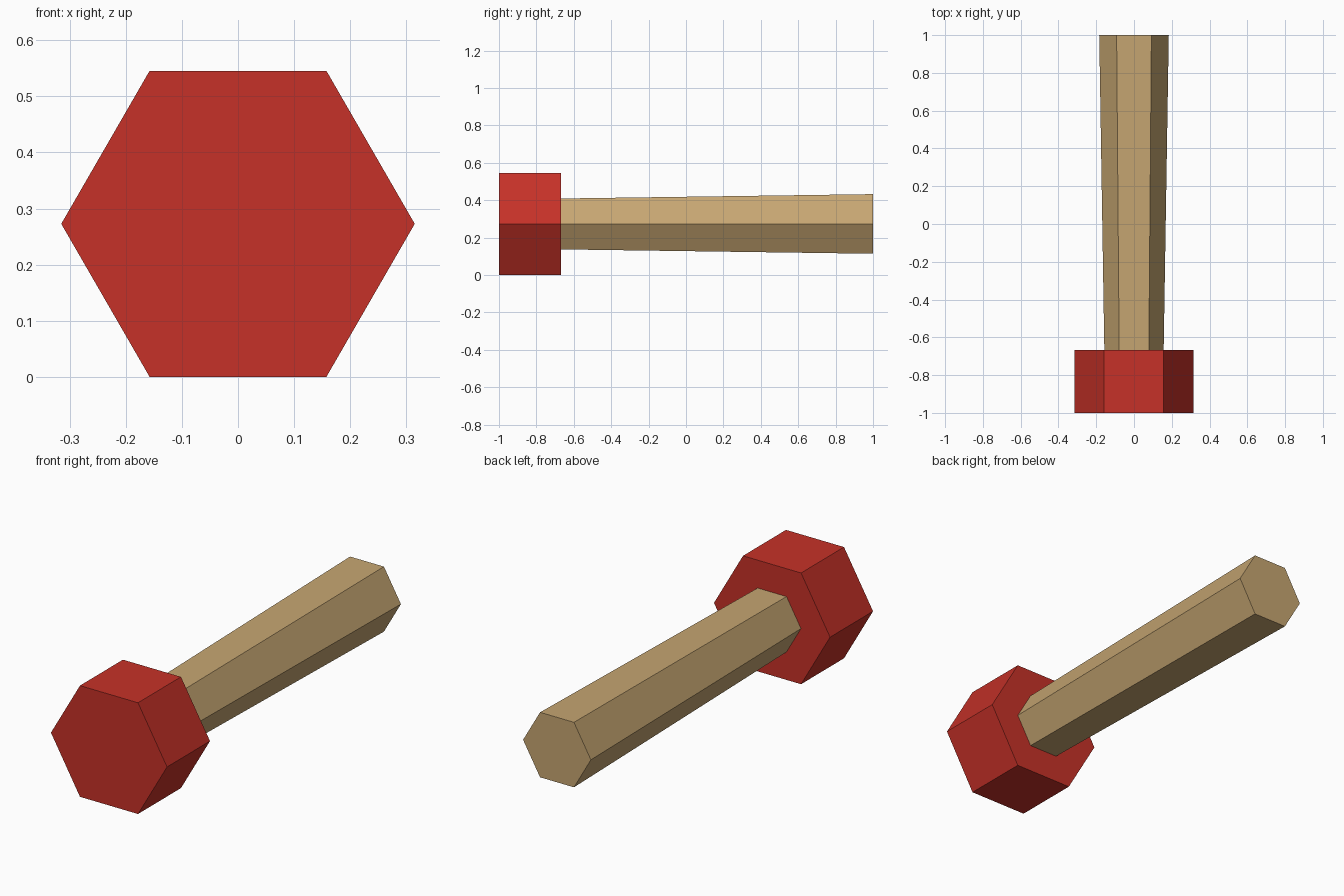
import bpy
import bmesh
from math import cos, sin, tau

cube = bpy.data.objects.get("Cube")
if cube:
    bpy.data.objects.remove(cube, do_unlink=True)

SIDES = 6
HEAD_RADIUS = 0.315
AXIS_Z = HEAD_RADIUS * sin(tau / SIDES)  # the head rests on one flat side


def make_material(name, color):
    mat = bpy.data.materials.new(name)
    mat.use_nodes = True
    mat.diffuse_color = color
    mat.node_tree.nodes["Principled BSDF"].inputs["Base Color"].default_value = color
    return mat


def hex_prism(name, y_front, y_back, r_front, r_back, mat):
    """Closed six-sided prism along y, with a corner at +x and flats up and down."""
    bm = bmesh.new()
    front, back = [
        [bm.verts.new((r * cos(tau * i / SIDES), y, r * sin(tau * i / SIDES)))
         for i in range(SIDES)]
        for y, r in ((y_front, r_front), (y_back, r_back))
    ]
    bm.faces.new(front)
    bm.faces.new(back)
    for i in range(SIDES):
        j = (i + 1) % SIDES
        bm.faces.new((front[i], front[j], back[j], back[i]))
    bmesh.ops.recalc_face_normals(bm, faces=bm.faces)

    mesh = bpy.data.meshes.new(name)
    bm.to_mesh(mesh)
    bm.free()
    mesh.materials.append(mat)
    obj = bpy.data.objects.new(name, mesh)
    obj.location.z = AXIS_Z
    bpy.context.collection.objects.link(obj)
    return obj


red = make_material("red", (0.565, 0.031, 0.021, 1))
wood = make_material("light wood", (0.565, 0.381, 0.168, 1))

# Wide head at the front, handle widening slightly towards the back
hex_prism("head", -1.0, -0.667, HEAD_RADIUS, HEAD_RADIUS, red)
hex_prism("handle", -0.667, 1.0, 0.157, 0.184, wood)
